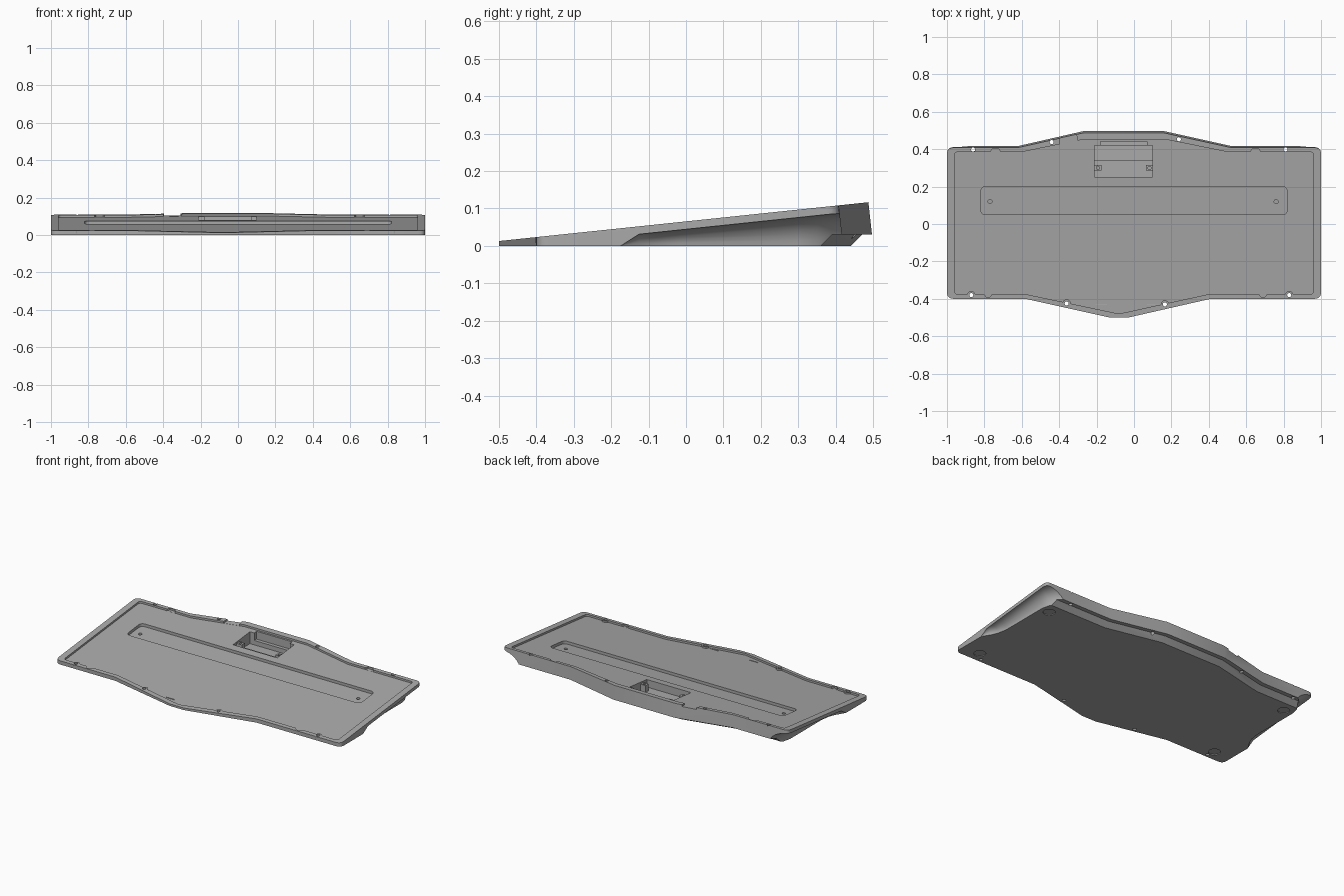
import bpy, bmesh
from math import sin, cos, pi
from mathutils import Vector

if "Cube" in bpy.data.objects:
    bpy.data.objects.remove(bpy.data.objects["Cube"])

grey = bpy.data.materials.new("case grey")
grey.use_nodes = True
grey.diffuse_color = (0.4, 0.4, 0.4, 1)
grey.node_tree.nodes["Principled BSDF"].inputs["Base Color"].default_value = (0.4, 0.4, 0.4, 1)

SLOPE = 0.105


def top(y):
    """Height of the sloping top face."""
    return 0.013 + (y + 0.5) * SLOPE


def below_top(depth):
    return lambda y: top(y) - depth


def level(z):
    return lambda y: z


def loft(name, rings):
    """Closed solid through rings of equal length."""
    bm = bmesh.new()
    loops = [[bm.verts.new(p) for p in ring] for ring in rings]
    n = len(loops[0])
    for a, b in zip(loops, loops[1:]):
        for i in range(n):
            j = (i + 1) % n
            bm.faces.new((a[i], a[j], b[j], b[i]))
    bm.faces.new(loops[0])
    bm.faces.new(loops[-1])
    bmesh.ops.recalc_face_normals(bm, faces=bm.faces)
    mesh = bpy.data.meshes.new(name)
    bm.to_mesh(mesh)
    bm.free()
    mesh.materials.append(grey)
    obj = bpy.data.objects.new(name, mesh)
    bpy.context.collection.objects.link(obj)
    return obj


def prism(name, points, low, high):
    return loft(name, [[(x, y, f(y)) for x, y in points] for f in (low, high)])


def rounded(points, r, limit=0.0, steps=5):
    """Round every corner whose |x| exceeds the limit."""
    out = []
    for i, p in enumerate(points):
        p = Vector(p)
        if abs(p.x) < limit:
            out.append(tuple(p))
            continue
        a = p + (Vector(points[i - 1]) - p).normalized() * r
        b = p + (Vector(points[(i + 1) % len(points)]) - p).normalized() * r
        for k in range(steps + 1):
            t = k / steps
            out.append(tuple(a * (1 - t) ** 2 + p * 2 * t * (1 - t) + b * t * t))
    return out


def circle(x, y, r, n=20):
    return [(x + r * cos(2 * pi * i / n), y + r * sin(2 * pi * i / n)) for i in range(n)]


def box(x0, x1, y0, y1):
    return [(x0, y0), (x1, y0), (x1, y1), (x0, y1)]


def combine(body, tool, operation="DIFFERENCE"):
    mod = body.modifiers.new("combine", "BOOLEAN")
    mod.operation = operation
    mod.solver = "EXACT"
    mod.object = tool
    bpy.context.view_layer.objects.active = body
    bpy.ops.object.modifier_apply(modifier=mod.name)
    bpy.data.objects.remove(tool)


def carve(points, low, high=level(0.2)):
    combine(case, prism("cutter", points, low, high))


# Wedge body, its back wall square to the sloping top
back = [(1, 0.42), (0.52, 0.42), (0.16, 0.5), (-0.27, 0.5), (-0.62, 0.42), (-1, 0.42)]
front = [(-1, -0.4), (-0.58, -0.4), (-0.13, -0.5), (-0.03, -0.5), (0.41, -0.4), (1, -0.4)]
outline = rounded(back + front, 0.035, 0.99)
upper = [(x, y - (top(y) - 0.03) * SLOPE * 1.4 if y > 0 else y) for x, y in outline]
case = loft("keyboard_case_base", [[(x, y, 0) for x, y in outline],
                                   [(x, y, top(y)) for x, y in upper]])

# Undercut ledge and chamfer along the back
stations = [(1.1, 0.42)] + back[1:-1] + [(-1.1, 0.42)]
section = [(-0.11, -0.05), (-0.03, 0.03), (0.06, 0.03), (0.06, -0.05)]
combine(case, loft("cutter", [[(x, y + dy, z) for dy, z in section] for x, y in stations]))

# Concave scoops under both side rims, flaring at the rear corner
scoop = [(-0.175, 0.001, 0.002), (-0.15, 0.014, 0.55), (-0.125, 0.03, 1), (-0.08, 0.05, 1),
         (-0.02, 0.06, 1), (0.3, 0.06, 1), (0.35, 0.072, 1), (0.39, 0.1, 1), (0.45, 0.16, 1)]
for side in (-1, 1):
    rings = []
    for y, depth, rise in scoop:
        roof = (top(y) - 0.021) * rise
        arc = [(1 - depth * cos(t * pi / 16), roof * sin(t * pi / 16)) for t in range(9)]
        arc = [(1 - depth, -0.03)] + arc + [(1.06, roof), (1.06, -0.03)]
        rings.append([(side * x, y, z) for x, z in arc])
    combine(case, loft("cutter", rings))

# Shallow tray inside the rim
tray = [(0.96, 0.385), (0.5, 0.385), (0.17, 0.452), (-0.27, 0.452), (-0.6, 0.385), (-0.96, 0.385),
        (-0.96, -0.375), (-0.58, -0.375), (-0.08, -0.48), (0.4, -0.375), (0.96, -0.375)]
carve(rounded(tray, 0.018, 0.9), below_top(0.012))

# Clip notches in the rim and the cable gap at the back
for x in (-0.74, 0.65):
    carve([(x - 0.035, 0.37), (x + 0.035, 0.37), (x + 0.018, 0.402), (x - 0.018, 0.402)],
          below_top(0.0115))
for x in (-0.78, 0.69):
    carve([(x - 0.03, -0.365), (x - 0.01, -0.39), (x + 0.01, -0.39), (x + 0.03, -0.365)],
          below_top(0.0115))
carve([(-0.40, 0.41), (-0.30, 0.43), (-0.315, 0.53), (-0.39, 0.53)], below_top(0.011))

# Long recessed channel with two blind holes
carve(rounded(box(-0.82, 0.82, 0.05, 0.2), 0.03), below_top(0.03))
for x in (-0.77, 0.76):
    carve(circle(x, 0.12, 0.011), below_top(0.05))

# Deep connector pocket with a bench, a rear lip and two posts
carve(box(-0.21, 0.1, 0.25, 0.345), level(0.032))
carve(box(-0.21, 0.1, 0.34, 0.42), level(0.022))
carve(box(-0.18, 0.07, 0.41, 0.442), level(0.05))
for x in (-0.193, 0.083):
    combine(case, prism("post", box(x - 0.02, x + 0.02, 0.285, 0.315), level(0.025), level(0.075)),
            "UNION")
    carve(circle(x, 0.3, 0.009, 12), level(0.06))

# Screw bosses and through holes around the rim
front_screws = [(-0.87, -0.38), (-0.36, -0.425), (0.165, -0.43), (0.83, -0.38)]
back_screws = [(-0.86, 0.398), (-0.44, 0.438), (0.24, 0.453), (0.81, 0.398)]
for x, y in front_screws:
    combine(case, prism("boss", circle(x, y, 0.022), below_top(0.016), below_top(0.002)), "UNION")
for x, y in front_screws + back_screws:
    carve(circle(x, y, 0.011, 16), level(-0.1))

# Latch slots in the tray near the front
for x in (-0.175, 0.1):
    carve(box(x - 0.03, x + 0.03, -0.433, -0.427), level(0.004))

# Round foot recesses underneath
for x in (-0.88, 0.88):
    for y in (-0.33, 0.29):
        carve(circle(x, y, 0.035, 24), level(-0.1), level(0.005))

# Crisp edges, smooth scoops
bpy.ops.object.select_all(action="DESELECT")
case.select_set(True)
bpy.context.view_layer.objects.active = case
bpy.ops.object.shade_smooth_by_angle(angle=0.45)
